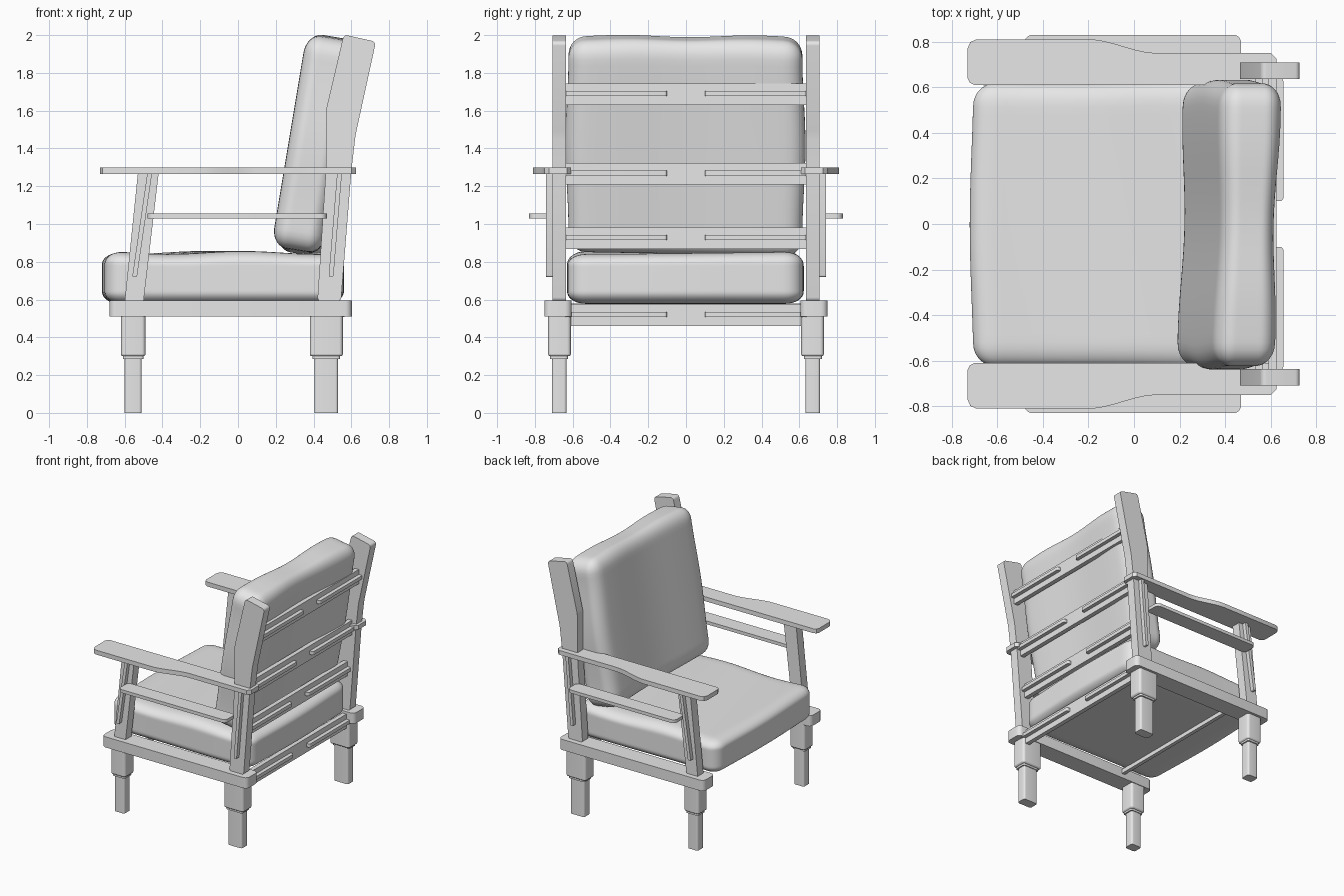
import bpy, bmesh, math
from mathutils import Matrix, Vector

cube = bpy.data.objects.get("Cube")
if cube:
    bpy.data.objects.remove(cube, do_unlink=True)

GREY = (0.8, 0.8, 0.8, 1)
mat = bpy.data.materials.new("plain_grey")
mat.use_nodes = True
mat.diffuse_color = GREY
mat.node_tree.nodes["Principled BSDF"].inputs["Base Color"].default_value = GREY


def finish(name, bm, mirror=False, angle=35):
    bmesh.ops.recalc_face_normals(bm, faces=bm.faces)
    mesh = bpy.data.meshes.new(name)
    bm.to_mesh(mesh)
    bm.free()
    mesh.materials.append(mat)
    ob = bpy.data.objects.new(name, mesh)
    bpy.context.collection.objects.link(ob)
    if mirror:
        mod = ob.modifiers.new("other_side", "MIRROR")
        mod.use_axis = (False, True, False)
    bpy.ops.object.select_all(action="DESELECT")
    ob.select_set(True)
    bpy.context.view_layer.objects.active = ob
    bpy.ops.object.shade_smooth_by_angle(angle=math.radians(angle))
    return ob


def prism(name, outline, lo, hi, axis="Y", corner=0.0, edge=0.0, mirror=True):
    """Extrude an outline (xz for axis Y, xy for axis Z), rounding its corners."""
    bm = bmesh.new()
    if axis == "Y":
        pts = [(a, lo, b) for a, b in outline]
        move = Vector((0, hi - lo, 0))
    else:
        pts = [(a, b, lo) for a, b in outline]
        move = Vector((0, 0, hi - lo))
    bm.faces.new([bm.verts.new(p) for p in pts])
    if corner:
        bmesh.ops.bevel(bm, geom=bm.verts[:], offset=corner, segments=5,
                        profile=0.5, affect="VERTICES")
    ext = bmesh.ops.extrude_face_region(bm, geom=bm.faces[:])["geom"]
    bmesh.ops.translate(bm, vec=move,
                        verts=[v for v in ext if isinstance(v, bmesh.types.BMVert)])
    ob = finish(name, bm, mirror)
    if edge:
        bev = ob.modifiers.new("soft_edge", "BEVEL")
        bev.width = edge
        bev.segments = 2
        bev.limit_method = "ANGLE"
        bev.angle_limit = math.radians(50)


def rect(x0, x1, y0, y1):
    return [(x0, y0), (x1, y0), (x1, y1), (x0, y1)]


def cushion(name, size, radii, centre, tilt, dent):
    """Rounded pillow block with a gently uneven surface."""
    bm = bmesh.new()
    bmesh.ops.create_cube(bm, size=2)
    bmesh.ops.subdivide_edges(bm, edges=bm.edges[:], cuts=31, use_grid_fill=True)
    half = Vector(size) / 2
    for v in bm.verts:
        # crowd the grid toward the rim, then round it off
        p = Vector([h * math.sin(c * math.pi / 2) for c, h in zip(v.co, half)])
        core = Vector([max(r - h, min(h - r, c)) for c, h, r in zip(p, half, radii)])
        out = Vector([(a - b) / r for a, b, r in zip(p, core, radii)])
        if out.length > 0:
            out.normalize()
        p = core + Vector([o * r for o, r in zip(out, radii)])
        u = Vector([c / h for c, h in zip(p, half)])
        v.co = p + dent(u)
    bmesh.ops.transform(bm, verts=bm.verts[:],
                        matrix=Matrix.Translation(centre) @ Matrix.Rotation(tilt, 4, "Y"))
    finish(name, bm, angle=80)


# Cushions
def seat_dent(u):
    return Vector((0.008 * math.cos(3 * u.y) * u.x,
                   0.004 * math.sin(3 * u.x) * u.y,
                   0.008 * math.cos(5 * u.x + u.y) * max(u.z, 0)))


def back_dent(u):
    return Vector((0.015 * u.y - 0.01 * math.cos(4 * u.y) * u.x,
                   0.008 * math.cos(4 * u.z) * u.y,
                   0.005 * math.cos(6 * u.y + 3) * max(u.z, 0) + 0.01 * u.y * min(u.z, 0)))


cushion("seat_cushion", (1.265, 1.245, 0.272), (0.1, 0.1, 0.065),
        (-0.08, -0.003, 0.713), 0, seat_dent)
cushion("back_cushion", (0.255, 1.255, 1.15), (0.075, 0.1, 0.1),
        (0.417, -0.003, 1.418), 0.165, back_dent)

# Stepped legs
for name, u0, u1, l0, l1 in (("front_leg", -0.62, -0.49, -0.6, -0.51),
                             ("back_leg", 0.38, 0.555, 0.405, 0.53)):
    prism(name + "_upper", rect(u0, u1, 0.61, 0.73), 0.3, 0.52, "Z", 0.02, 0.01)
    prism(name + "_collar", rect(l0 - 0.01, l1 + 0.01, 0.625, 0.72), 0.285, 0.31, "Z", 0.015)
    prism(name + "_lower", rect(l0, l1, 0.632, 0.71), 0, 0.3, "Z", 0.015)

# Side rails and front stretcher
prism("side_rail", rect(-0.68, 0.603, 0.605, 0.75), 0.51, 0.595, "Z", 0.035)
prism("front_stretcher", rect(-0.42, -0.39, -0.62, 0.62), 0.545, 0.58, "Z", mirror=False)

# Uprights
prism("back_post", [(0.42, 0.59), (0.545, 0.59), (0.6, 1.28), (0.622, 1.47),
                    (0.73, 1.965), (0.56, 2.003), (0.465, 1.6), (0.465, 1.28)],
      0.635, 0.708, corner=0.022)
prism("front_post", [(-0.6, 0.59), (-0.5, 0.59), (-0.42, 1.27), (-0.53, 1.27)], 0.635, 0.708)

# Outer ribs that carry the arms
prism("front_rib", [(-0.56, 0.72), (-0.535, 0.72), (-0.455, 1.27), (-0.48, 1.27)],
      0.7, 0.74, corner=0.008)
prism("back_rib", [(0.48, 0.72), (0.505, 0.72), (0.55, 1.27), (0.525, 1.27)],
      0.7, 0.74, corner=0.008)

# Armrests: wide at the hand, curving narrower to the rear
arm = [(-0.7, 0.61), (0.6, 0.61), (0.625, 0.63), (0.625, 0.725), (0.6, 0.75)]
for i in range(11):
    t = i / 10
    arm.append((0.1 - 0.3 * t, 0.75 + 0.06 * t * t * (3 - 2 * t)))
arm += [(-0.69, 0.81), (-0.718, 0.798), (-0.73, 0.77), (-0.73, 0.64), (-0.72, 0.62)]
prism("armrest", arm, 1.265, 1.3, "Z")
prism("lower_arm_shelf", rect(-0.48, 0.47, 0.705, 0.83), 1.03, 1.056, "Z", 0.035)

# Back slats, each with two raised ribs
for label, x, z in (("top", 0.59, 1.688), ("middle", 0.53, 1.265),
                    ("lower", 0.49, 0.925), ("seat", 0.5, 0.518)):
    prism(label + "_slat", rect(x, x + 0.035, -0.64, 0.64), z - 0.057, z + 0.057, "Z",
          mirror=False)
    prism(label + "_slat_rib", rect(x + 0.02, x + 0.065, 0.1, 0.64), z - 0.011, z + 0.017,
          "Z", 0.015)
